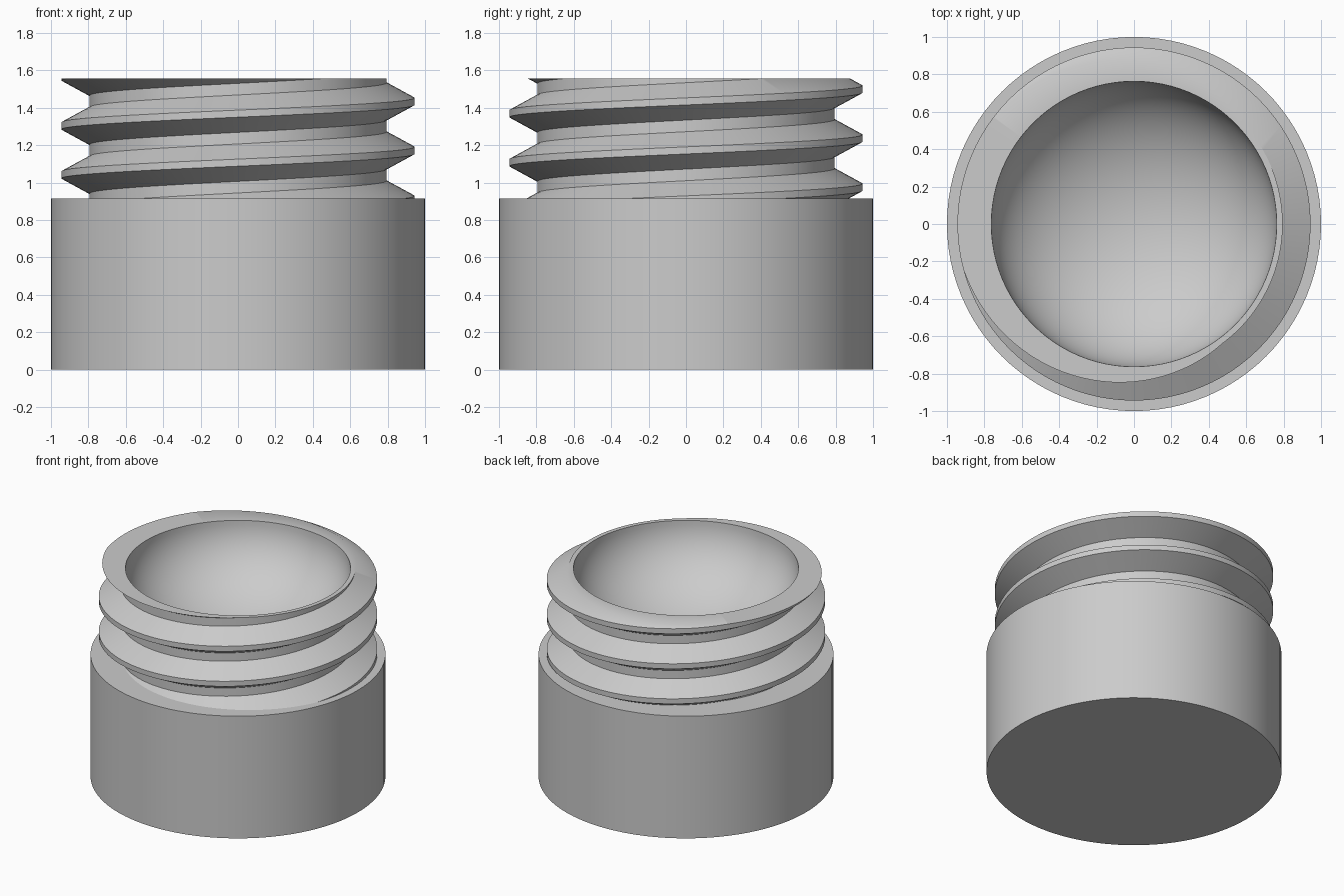
import bpy
import bmesh
from math import sin, cos, pi, radians
from mathutils import Vector

SEGMENTS = 96
TOP = 1.557        # cut plane of the rim
SHOULDER = 0.914   # top of the wide base
BOWL = 0.763       # radius of the hollow
DEPTH = 0.53       # depth of the hollow
PITCH = 0.262      # rise of the thread per turn

cube = bpy.data.objects.get("Cube")
if cube:
    bpy.data.objects.remove(cube, do_unlink=True)

grey = bpy.data.materials.new("light_grey")
grey.use_nodes = True
grey.diffuse_color = (0.6, 0.6, 0.6, 1)
grey.node_tree.nodes["Principled BSDF"].inputs["Base Color"].default_value = (0.6, 0.6, 0.6, 1)


def finish(bm, name):
    """Turn a bmesh into a smooth-shaded object with sharp edges kept."""
    mesh = bpy.data.meshes.new(name)
    bm.to_mesh(mesh)
    bm.free()
    mesh.materials.append(grey)
    obj = bpy.data.objects.new(name, mesh)
    bpy.context.collection.objects.link(obj)
    bpy.ops.object.select_all(action="DESELECT")
    obj.select_set(True)
    bpy.context.view_layer.objects.active = obj
    bpy.ops.object.shade_smooth_by_angle(angle=radians(30))


def lathe(profile):
    """Spin a list of (radius, height) points around the z axis."""
    bm = bmesh.new()
    verts = [bm.verts.new((r, 0, z)) for r, z in profile]
    edges = [bm.edges.new(pair) for pair in zip(verts, verts[1:])]
    bmesh.ops.spin(bm, geom=verts + edges, axis=(0, 0, 1), cent=(0, 0, 0),
                   angle=2 * pi, steps=SEGMENTS, use_merge=True)
    bmesh.ops.remove_doubles(bm, verts=bm.verts, dist=1e-5)
    bmesh.ops.recalc_face_normals(bm, faces=bm.faces)
    return bm


# Wide base with an open shoulder under the neck
finish(lathe([(0, 0), (1, 0), (1, SHOULDER), (0.77, SHOULDER)]), "base")

# Flattened round hollow, facing inward
bowl = lathe([(BOWL * cos(a), TOP - DEPTH * sin(a))
              for a in [i * pi / 48 for i in range(25)]])
for face in bowl.faces:
    inward = Vector((0, 0, TOP)) - face.calc_center_median()
    if face.normal.dot(inward) < 0:
        face.normal_flip()
finish(bowl, "bowl")

# Threaded neck: one tooth profile (radius, height) repeated up a helix
tooth = [(0.944, -0.019), (0.944, 0.019), (0.795, 0.1), (0.795, 0.162)]
rows = len(tooth) * 7
bm = bmesh.new()
grid = []
for j in range(SEGMENTS):
    angle = 2 * pi * j / SEGMENTS
    column = []
    for i in range(rows):
        r, z = tooth[i % 4]
        height = 0.91 + z + PITCH * (i // 4 - 2 + j / SEGMENTS)
        column.append(bm.verts.new((r * cos(angle), r * sin(angle), height)))
    grid.append(column)
grid.append(grid[0][4:])   # after one turn the thread meets its next tooth
for left, right in zip(grid, grid[1:]):
    for i in range(rows - 5):
        bm.faces.new((left[i], right[i], right[i + 1], left[i + 1]))

# Trim the helix flat at the shoulder and at the rim
for height, side in ((SHOULDER - 0.01, -1), (TOP, 1)):
    bmesh.ops.bisect_plane(bm, geom=bm.verts[:] + bm.edges[:] + bm.faces[:],
                           plane_co=(0, 0, height), plane_no=(0, 0, side),
                           clear_outer=True)
bmesh.ops.delete(bm, geom=[v for v in bm.verts if not v.link_faces], context="VERTS")

# Flat rim between the thread outline and the hollow
outline = [e for e in bm.edges if e.is_boundary
           and all(abs(v.co.z - TOP) < 1e-4 for v in e.verts)]
ring = bmesh.ops.create_circle(bm, segments=SEGMENTS, radius=BOWL)["verts"]
for v in ring:
    v.co.z = TOP
inner = list({e for v in ring for e in v.link_edges})
rim = bmesh.ops.triangle_fill(bm, edges=outline + inner, use_beauty=True, normal=(0, 0, 1))
for face in [f for f in rim["geom"] if isinstance(f, bmesh.types.BMFace)]:
    face.normal_update()
    if face.normal.z < 0:
        face.normal_flip()
finish(bm, "threaded_neck")
